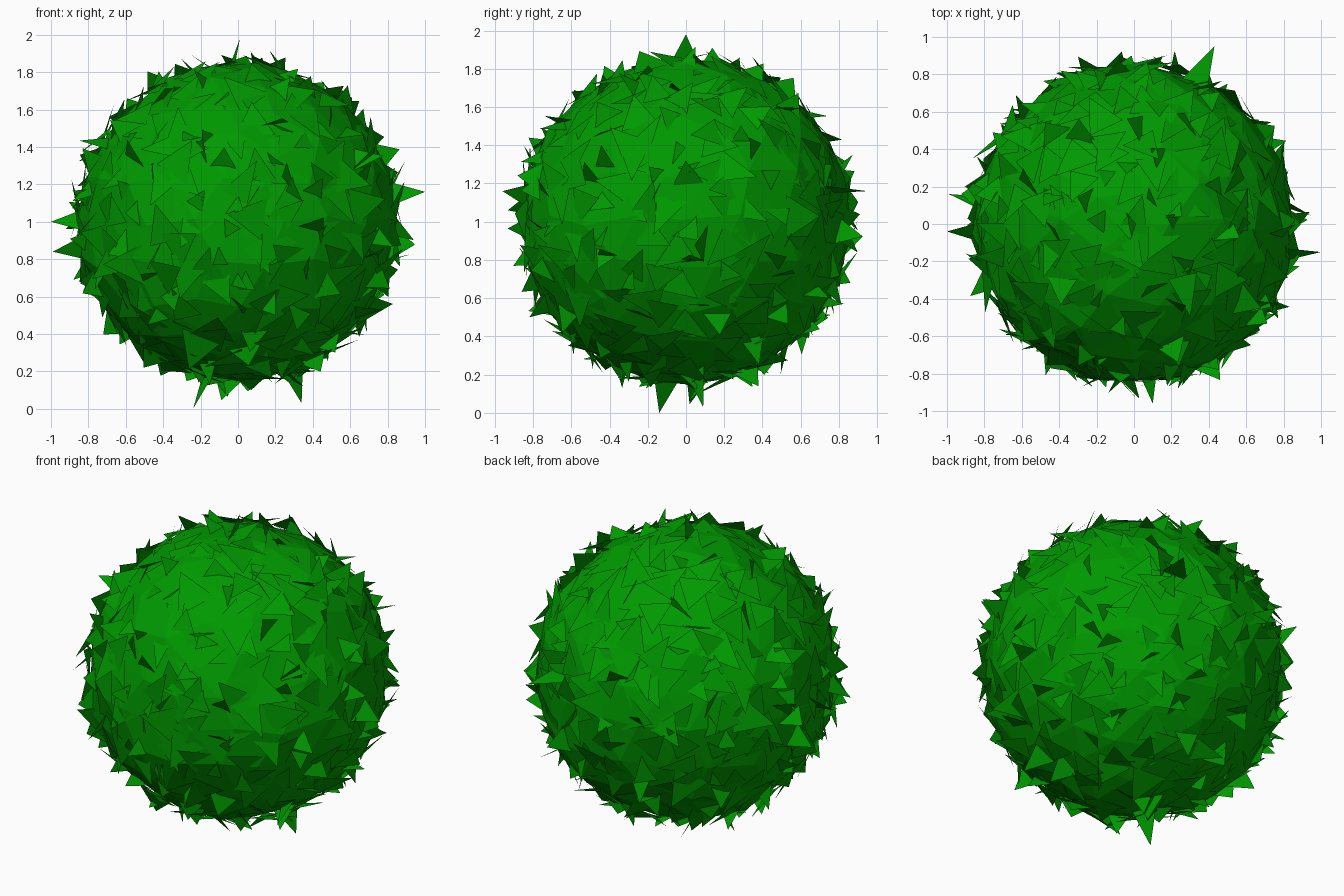
import bpy, bmesh, math, random
from mathutils import Vector

if "Cube" in bpy.data.objects:
    bpy.data.objects.remove(bpy.data.objects["Cube"])

random.seed(11)
CENTRE = Vector((0, 0, 1))

green = bpy.data.materials.new("leaf_green")
green.diffuse_color = (0.0, 0.32, 0.0, 1)
green.use_nodes = True
green.node_tree.nodes["Principled BSDF"].inputs["Base Color"].default_value = green.diffuse_color


def finish(bm, name):
    mesh = bpy.data.meshes.new(name)
    bm.to_mesh(mesh)
    bm.free()
    mesh.materials.append(green)
    obj = bpy.data.objects.new(name, mesh)
    obj.location = CENTRE
    bpy.context.collection.objects.link(obj)
    return obj


def jitter(s):
    return Vector([random.uniform(-s, s) for _ in range(3)])


# Faceted foliage core with uneven facets
bm = bmesh.new()
bmesh.ops.create_icosphere(bm, subdivisions=3, radius=1)
for v in bm.verts:
    v.co = (v.co + jitter(0.045)).normalized() * random.uniform(0.835, 0.87)
finish(bm, "bush_core")


def leaf(bm, base, tip, width):
    """One flat pointed leaf rooted just under the core surface."""
    side = base.cross(tip - base)
    if side.length < 1e-4:
        side = base.orthogonal()
    side = side.normalized() * width
    bm.faces.new([bm.verts.new(p) for p in (base - side, base + side, tip)])


# Broad leaves spread evenly over the ball, many lying flat and some standing up
bm = bmesh.new()
count = 460
for i in range(count):
    z = 1 - 2 * (i + 0.5) / count
    a = i * math.pi * (3 - math.sqrt(5))
    r = math.sqrt(1 - z * z)
    n = (Vector((r * math.cos(a), r * math.sin(a), z)) + jitter(0.06)).normalized()
    t = n.orthogonal().normalized()
    turn = random.uniform(0, 2 * math.pi)
    d = t * math.cos(turn) + n.cross(t) * math.sin(turn)
    if i % 5 < 3:
        lift, size = random.uniform(3, 25), random.uniform(0.17, 0.24)
        base = n * 0.84 - d * size * 0.4
    else:
        lift, size = random.uniform(30, 70), random.uniform(0.15, 0.2)
        base = n * 0.815
    lift = math.radians(lift)
    tip = base + (d * math.cos(lift) + n * math.sin(lift)) * size
    limit = random.uniform(0.9, 0.97)
    if tip.length > limit:
        tip = tip.normalized() * limit
    leaf(bm, base, tip, random.uniform(0.065, 0.115))

# Longest leaves that set the outline
for tip in [(-1, -0.04, 0), (-0.99, 0.16, -0.16), (1, -0.15, 0.16), (0.01, 0, 0.98),
            (-0.24, -0.14, -1), (0.34, 0.09, -0.97), (0.1, -0.96, 0.16),
            (0.43, 0.95, 0.16), (0.2, -0.82, -0.5), (0.5, 0.75, -0.4)]:
    tip = Vector(tip)
    leaf(bm, (tip + jitter(0.06)).normalized() * 0.82, tip, 0.08)
finish(bm, "bush_leaves")
